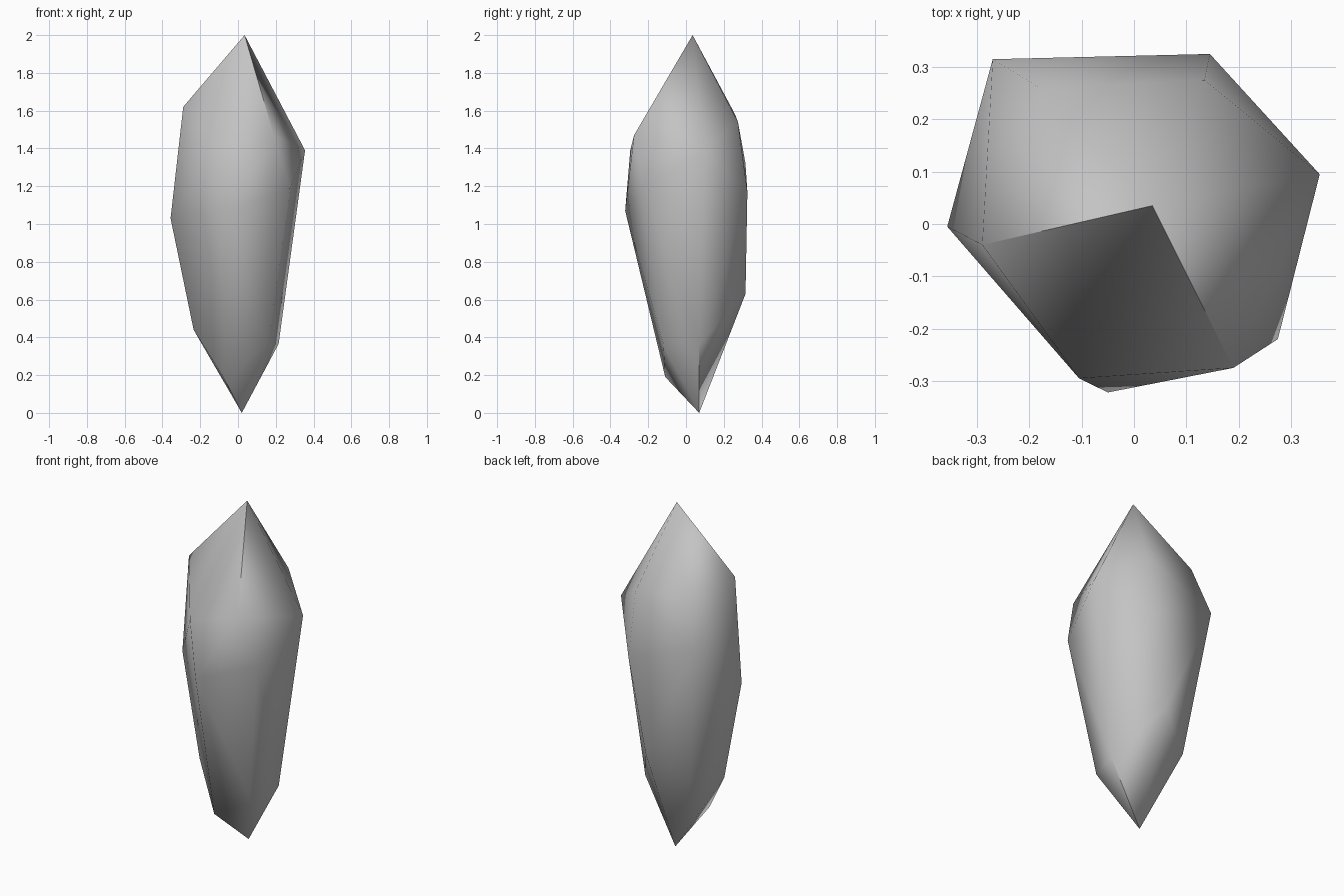
import bpy
import bmesh
import math

# Remove the default object only
default_cube = bpy.data.objects.get("Cube")
if default_cube:
    bpy.data.objects.remove(default_cube, do_unlink=True)


def make_material(name, colour):
    material = bpy.data.materials.new(name)
    material.use_nodes = True
    material.diffuse_color = colour
    shader = next(n for n in material.node_tree.nodes if n.type == "BSDF_PRINCIPLED")
    shader.inputs["Base Color"].default_value = colour
    shader.inputs["Roughness"].default_value = 0.6
    return material


# Corner rings of the crystal, each counter-clockwise from the +x side
top_tip = [(.035, .035, 2)]
upper_ring = [(.355, .095, 1.39), (.135, .275, 1.54), (-.18, .26, 1.58),
              (-.29, -.04, 1.62), (-.105, -.295, 1.39), (.19, -.275, 1.47)]
middle_ring = [(.145, .325, 1.17), (-.27, .315, 1.32), (-.357, -.005, 1.03),
               (-.05, -.322, 1.07), (.275, -.22, 1.19)]
lower_ring = [(.215, .07, .365), (.04, .315, .63), (-.17, .2, .47),
              (-.235, -.02, .44), (-.077, -.11, .19), (.16, -.12, .365)]
bottom_tip = [(.02, .07, 0)]


def build_crystal(name, rings, material):
    """Wrap flat facets around the rings of corners."""
    shape = bmesh.new()
    for ring in rings:
        for corner in ring:
            shape.verts.new(corner)
    hull = bmesh.ops.convex_hull(shape, input=list(shape.verts))
    unused = {v for key in ("geom_interior", "geom_unused") for v in hull[key]
              if isinstance(v, bmesh.types.BMVert)}
    if unused:
        bmesh.ops.delete(shape, geom=list(unused), context="VERTS")
    bmesh.ops.recalc_face_normals(shape, faces=list(shape.faces))
    mesh = bpy.data.meshes.new(name)
    shape.to_mesh(mesh)
    shape.free()
    mesh.materials.append(material)
    crystal = bpy.data.objects.new(name, mesh)
    bpy.context.scene.collection.objects.link(crystal)
    return crystal


# Crystal body with soft facets and a sharp ridge at each tip
stone_grey = make_material("stone grey", (.55, .55, .55, 1))
rings = [top_tip, upper_ring, middle_ring, lower_ring, bottom_tip]
crystal = build_crystal("crystal_shard", rings, stone_grey)

bpy.ops.object.select_all(action="DESELECT")
crystal.select_set(True)
bpy.context.view_layer.objects.active = crystal
bpy.ops.object.shade_smooth_by_angle(angle=math.radians(60))
